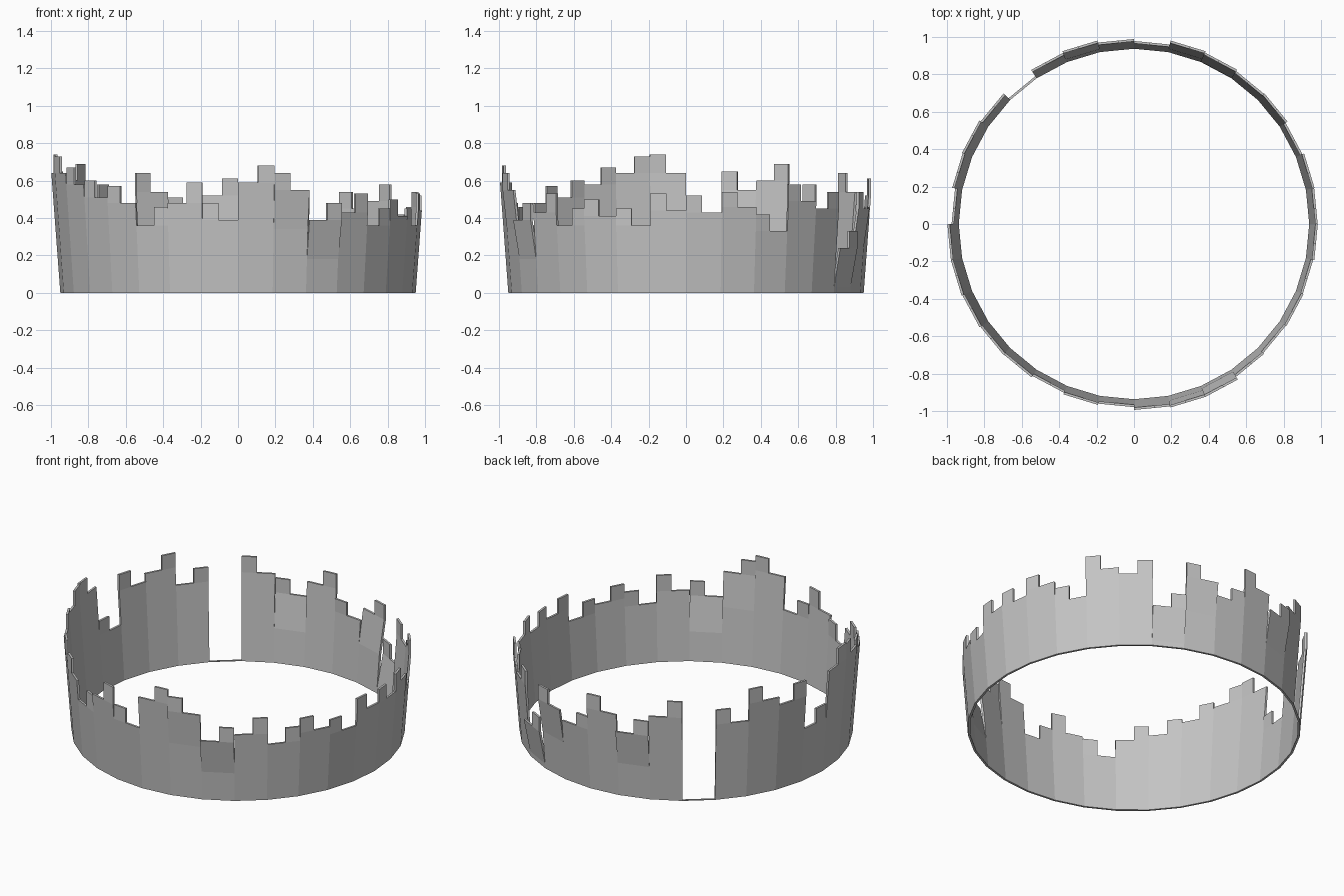
import bpy, bmesh, math
from mathutils import Vector

cube = bpy.data.objects.get("Cube")
if cube:
    bpy.data.objects.remove(cube)

stone = bpy.data.materials.new("plain_grey")
stone.use_nodes = True
grey = (0.55, 0.55, 0.55, 1)
stone.diffuse_color = grey
stone.node_tree.nodes["Principled BSDF"].inputs["Base Color"].default_value = grey

SIDES = 32
RADIUS = 0.95
THICK = 0.013
LEAN = 0.075          # outward run per unit of height
FOLD_LEAN = 0.19      # steeper run of the bent upper sections
FOLD_HEIGHT = 0.21
TAB_SHARE = 0.45      # width of the taller half of each panel

# Heights of the two halves of each panel in hundredths, counter-clockwise from +x
HEIGHTS = [
    (52, 43), (54, 46), (42, 33), (58, 49), (45, 54), (24, 33), (54, 45), (38, 46),
    (61, 52), (42, 51), (54, 64), None, (58, 49), (69, 60), (55, 65), (34, 43),
    (64, 74), (73, 64), (67, 58), (60, 51), (57, 48), (36, 46), (48, 59), (48, 39),
    (59, 68), (64, 55), (39, 48), (43, 53), (36, 45), (50, 41), (45, 36), (53, 44),
]
FOLDED = {5, 6, 9, 25, 26}


def chord_point(side, share, radius, z):
    """Point on the flat chord of one side of the ring."""
    ends = [Vector((math.cos(a), math.sin(a), 0)) * radius
            for a in (math.tau * side / SIDES, math.tau * (side + 1) / SIDES)]
    point = ends[0].lerp(ends[1], share)
    point.z = z
    return point


def add_slab(bm, side, start, end, profile):
    """Thin upright slab that follows a (radius, height) profile."""
    rings = []
    for radius, z in profile:
        corners = ((start, radius), (end, radius),
                   (end, radius - THICK), (start, radius - THICK))
        rings.append([bm.verts.new(chord_point(side, s, r, z)) for s, r in corners])
    for low, high in zip(rings, rings[1:]):
        for i in range(4):
            j = (i + 1) % 4
            bm.faces.new((low[i], low[j], high[j], high[i]))
    bm.faces.new(rings[0][::-1])
    bm.faces.new(rings[-1])


def finish(bm, name):
    bmesh.ops.recalc_face_normals(bm, faces=bm.faces)
    mesh = bpy.data.meshes.new(name)
    bm.to_mesh(mesh)
    bm.free()
    mesh.materials.append(stone)
    bpy.context.collection.objects.link(bpy.data.objects.new(name, mesh))


# Wall panels, each a leaning body with an upright tab on its taller half
for side, pair in enumerate(HEIGHTS):
    if pair is None:
        continue
    first, second = (h / 100 for h in pair)
    body, top = min(first, second), max(first, second)
    profile = [(RADIUS, 0)]
    radius = RADIUS + LEAN * body
    if side in FOLDED:
        bend = body - FOLD_HEIGHT
        bend_radius = RADIUS + LEAN * bend
        profile.append((bend_radius, bend))
        radius = bend_radius + FOLD_LEAN * FOLD_HEIGHT
    radius = min(radius, 1.0)
    profile.append((radius, body))
    bm = bmesh.new()
    add_slab(bm, side, 0, 1, profile)
    span = (0, TAB_SHARE) if first > second else (1 - TAB_SHARE, 1)
    add_slab(bm, side, *span, [(radius, body), (radius, top)])
    finish(bm, f"wall_panel_{side}")

# Thin sill that closes the ring under the opening
bm = bmesh.new()
for side in range(SIDES):
    if HEIGHTS[side] is None:
        add_slab(bm, side, 0, 1, [(RADIUS, 0), (RADIUS, 0.004)])
finish(bm, "opening_sill")
